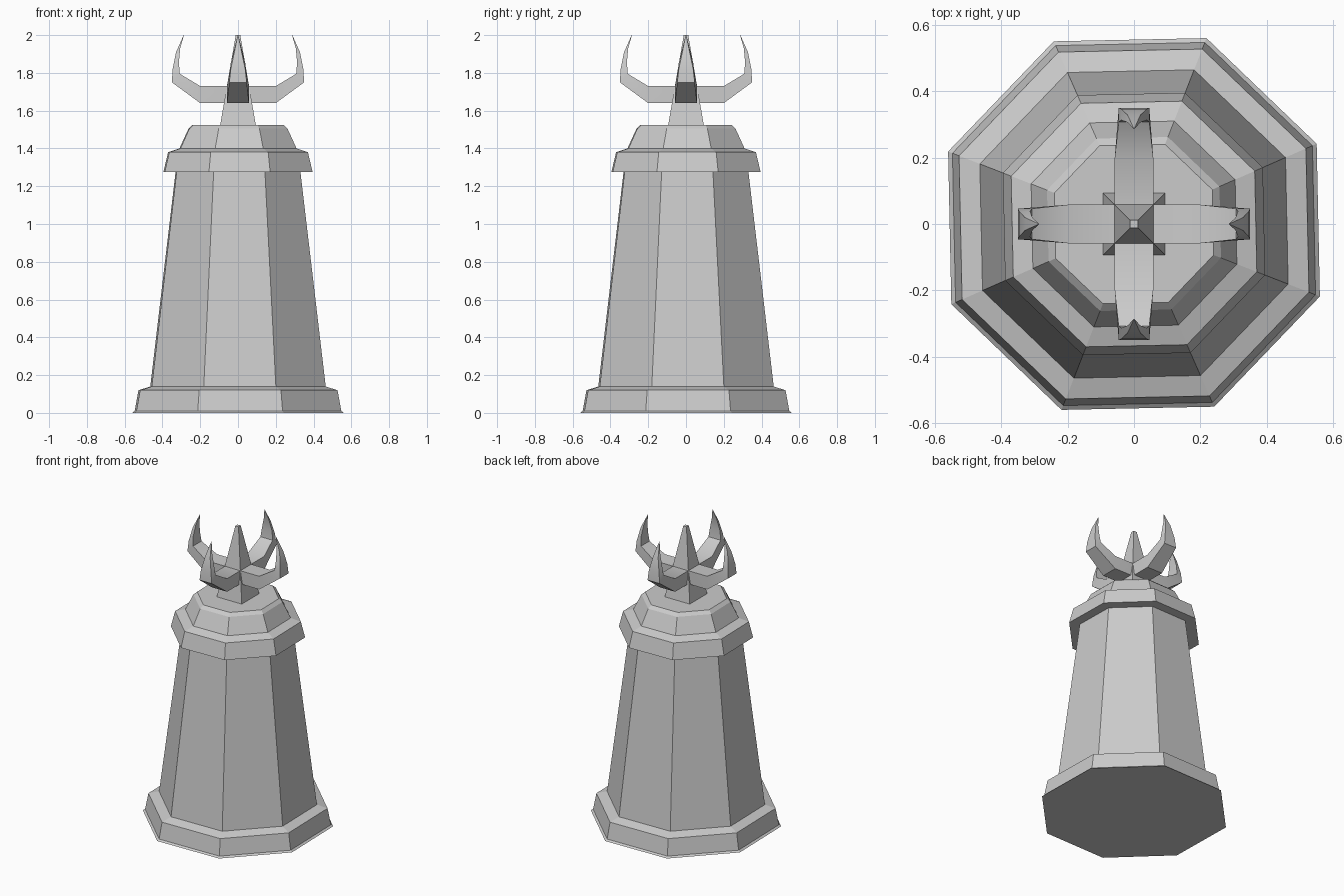
import bpy
import bmesh
from math import cos, sin, radians, pi

if "Cube" in bpy.data.objects:
    bpy.data.objects.remove(bpy.data.objects["Cube"])

TWIST = radians(23.7)               # octagon is turned slightly off square
FLAT = cos(radians(21.3))           # side-view half width to corner radius


def finish(name, bm, smooth_angle=None):
    bmesh.ops.recalc_face_normals(bm, faces=bm.faces)
    mesh = bpy.data.meshes.new(name)
    bm.to_mesh(mesh)
    bm.free()
    ob = bpy.data.objects.new(name, mesh)
    bpy.context.collection.objects.link(ob)
    if smooth_angle:
        bpy.ops.object.select_all(action='DESELECT')
        ob.select_set(True)
        bpy.context.view_layer.objects.active = ob
        bpy.ops.object.shade_smooth_by_angle(angle=radians(smooth_angle))
    return ob


def skin(bm, rings):
    """Join a list of equal-length vertex rings and cap both ends."""
    rings = [[bm.verts.new(p) for p in ring] for ring in rings]
    n = len(rings[0])
    for a, b in zip(rings, rings[1:]):
        for i in range(n):
            j = (i + 1) % n
            bm.faces.new((a[i], a[j], b[j], b[i]))
    bm.faces.new(rings[0])
    bm.faces.new(rings[-1])
    return rings


def turned(name, profile, sides=8, twist=TWIST, flat=FLAT):
    bm = bmesh.new()
    skin(bm, [[(r / flat * cos(twist + i * 2 * pi / sides),
                r / flat * sin(twist + i * 2 * pi / sides), z)
               for i in range(sides)] for r, z in profile])
    return finish(name, bm)


# Octagonal tower: base, tapered shaft and stepped cap
turned("base", [(0.56, 0), (0.547, 0.01), (0.527, 0.12), (0.463, 0.14)])
turned("shaft", [(0.465, 0.135), (0.33, 1.28)])
turned("cap", [(0.395, 1.275), (0.37, 1.38), (0.31, 1.40),
               (0.262, 1.505), (0.24, 1.525)])

# Square central spike
turned("spike", [(0.095, 1.52), (0.012, 2.0)], 4, pi / 4, cos(pi / 4))

# Four curved horns; sections are outer x, z, inner x, z, half width
SECTIONS = [(0.0, 1.64, 0.0, 1.73, 0.058),
            (0.20, 1.64, 0.20, 1.73, 0.058),
            (0.35, 1.75, 0.308, 1.795, 0.046),
            (0.346, 1.82, 0.313, 1.855, 0.038),
            (0.328, 1.91, 0.306, 1.93, 0.019),
            (0.288, 2.0, 0.286, 2.0, 0.001)]
for k, side in enumerate(("right", "back", "left", "front")):
    bm = bmesh.new()
    skin(bm, [[(ox, -w, oz), (ox, w, oz), (ix, w, iz), (ix, -w, iz)]
              for ox, oz, ix, iz, w in SECTIONS])
    horn = finish(side + "_horn", bm, 32)
    horn.rotation_euler.z = k * pi / 2
